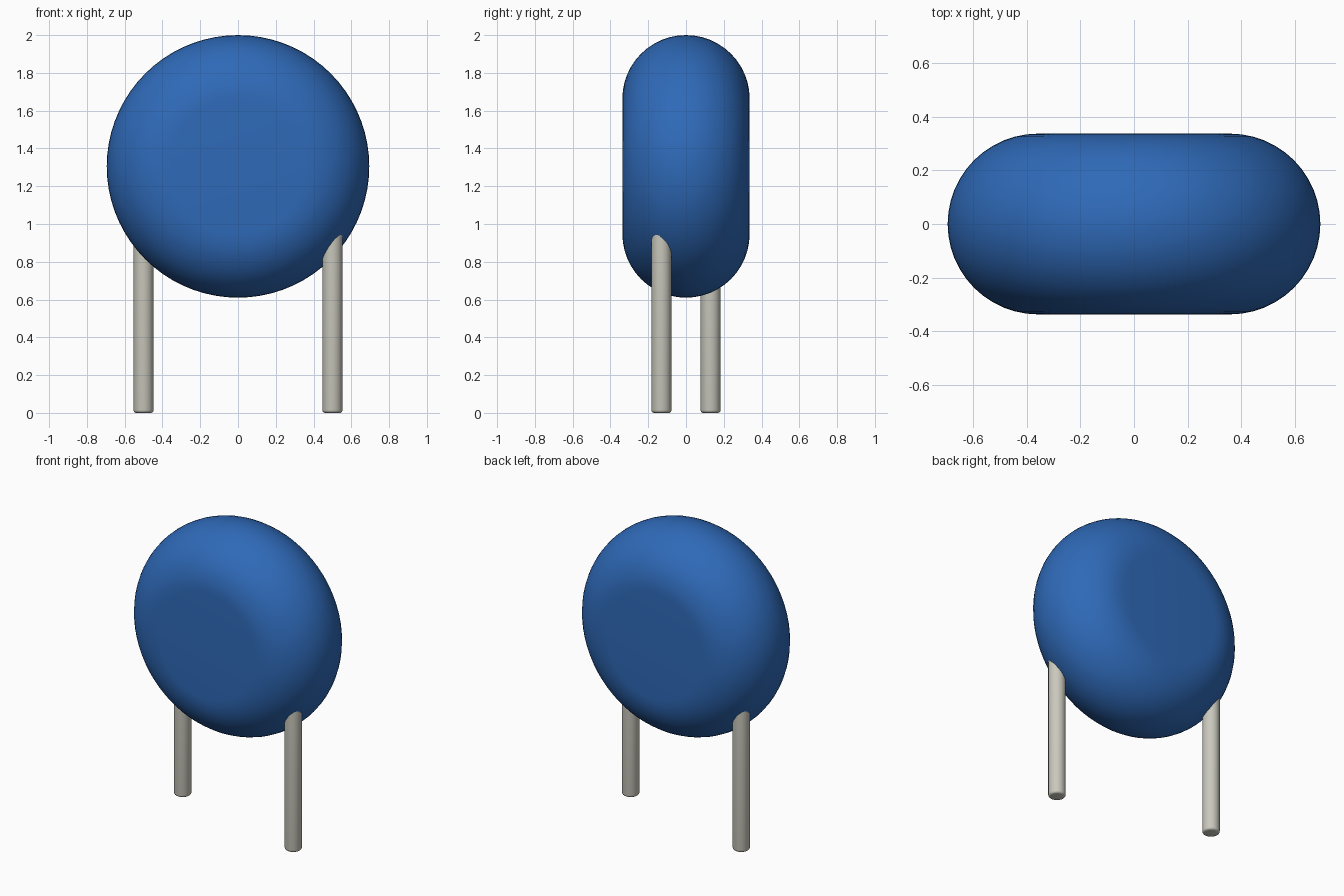
import bpy, bmesh, math
from mathutils import Vector

cube = bpy.data.objects.get("Cube")
if cube:
    bpy.data.objects.remove(cube, do_unlink=True)


def make_material(name, color):
    mat = bpy.data.materials.new(name)
    mat.use_nodes = True
    mat.diffuse_color = color
    bsdf = next(n for n in mat.node_tree.nodes if n.type == 'BSDF_PRINCIPLED')
    bsdf.inputs["Base Color"].default_value = color
    return mat


def lathe(name, profile, axis, location, steps, mat):
    """Revolve a profile of points around an axis through the origin."""
    bm = bmesh.new()
    verts = [bm.verts.new(p) for p in profile]
    edges = [bm.edges.new(pair) for pair in zip(verts, verts[1:])]
    bmesh.ops.spin(bm, geom=verts + edges, cent=(0, 0, 0), axis=axis,
                   angle=math.tau, steps=steps, use_merge=False)
    bmesh.ops.remove_doubles(bm, verts=bm.verts, dist=1e-4)
    bmesh.ops.recalc_face_normals(bm, faces=bm.faces)
    mesh = bpy.data.meshes.new(name)
    bm.to_mesh(mesh)
    bm.free()
    mesh.materials.append(mat)
    obj = bpy.data.objects.new(name, mesh)
    obj.location = location
    bpy.context.collection.objects.link(obj)
    bpy.ops.object.select_all(action='DESELECT')
    obj.select_set(True)
    bpy.context.view_layer.objects.active = obj
    bpy.ops.object.shade_smooth_by_angle(angle=math.radians(35))
    return obj


blue = make_material("blue coating", (0.028, 0.143, 0.48, 1))
metal = make_material("pale metal", (0.59, 0.58, 0.51, 1))

# Disc body: flat round faces with a half-circle rim
RADIUS, HALF = 0.695, 0.337
flat = RADIUS - HALF
arc = [math.radians(-90 + 180 * i / 24) for i in range(25)]
profile = [Vector((0, -HALF, 0))]
profile += [Vector((flat + HALF * math.cos(a), HALF * math.sin(a), 0)) for a in arc]
profile += [Vector((0, HALF, 0))]
lathe("disc_body", profile, (0, 1, 0), (0, 0, 1.305), 72, blue)

# Two straight leads, staggered front and back, with a softened lower end
R, B, TOP = 0.053, 0.015, 1.04
foot = [math.radians(-90 + 90 * i / 4) for i in range(5)]
lead = [Vector((0, 0, 0))]
lead += [Vector((R - B + B * math.cos(a), 0, B + B * math.sin(a))) for a in foot]
lead += [Vector((R, 0, TOP)), Vector((0, 0, TOP))]
for name, side in (("left_lead", 1), ("right_lead", -1)):
    lathe(name, lead, (0, 0, 1), (0.5 * side, -0.13 * side, 0), 32, metal)
